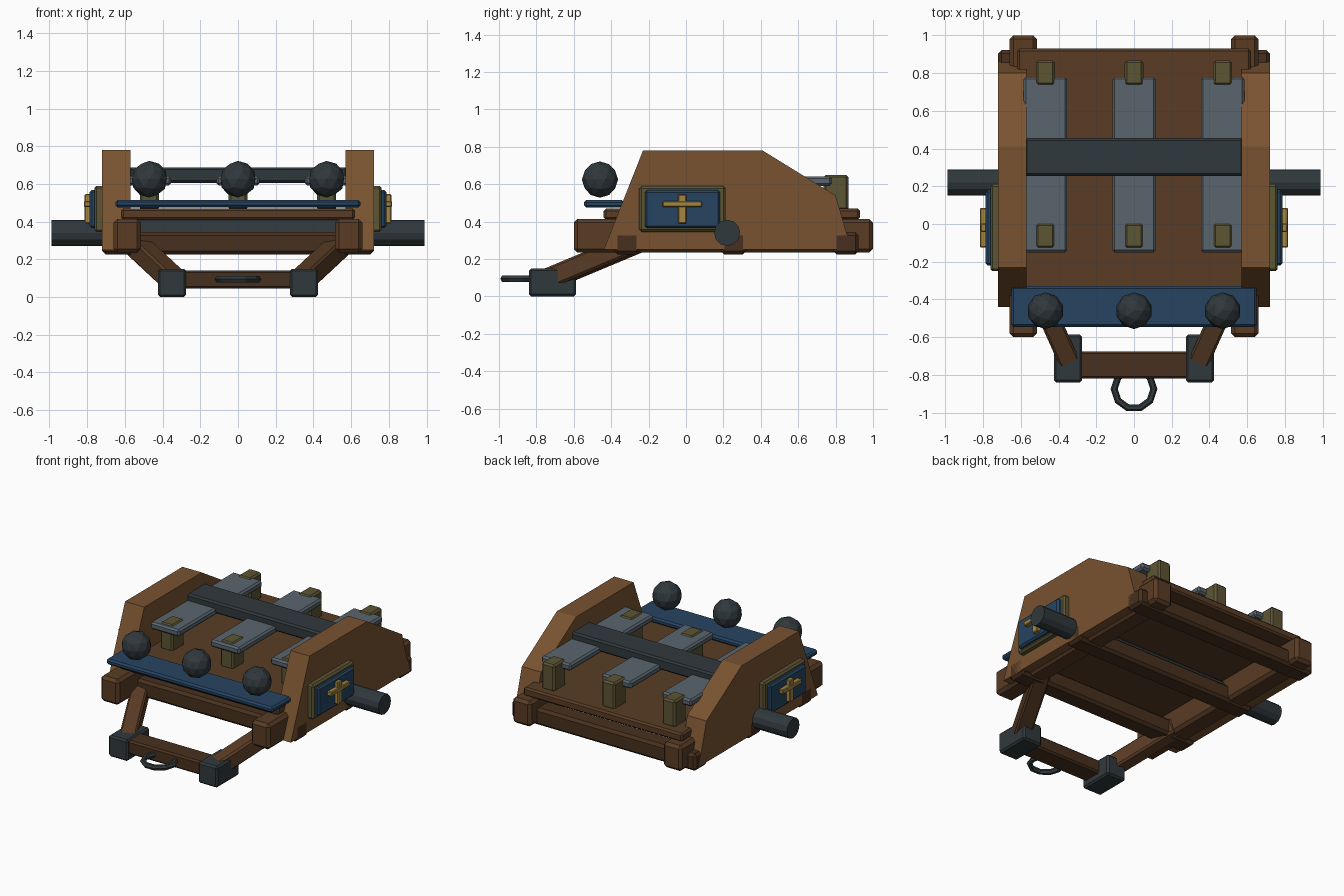
import bpy, bmesh, math
from mathutils import Vector

if "Cube" in bpy.data.objects:
    bpy.data.objects.remove(bpy.data.objects["Cube"])


def mat(name, *rgb):
    m = bpy.data.materials.new(name)
    m.diffuse_color = (*rgb, 1)
    m.use_nodes = True
    m.node_tree.nodes["Principled BSDF"].inputs["Base Color"].default_value = m.diffuse_color
    return m


OAK = mat("light_wood", 0.19, 0.085, 0.03)
WOOD = mat("mid_wood", 0.10, 0.045, 0.018)
DARK = mat("dark_wood", 0.065, 0.03, 0.013)
IRON = mat("dark_iron", 0.03, 0.04, 0.045)
STEEL = mat("grey_steel", 0.10, 0.13, 0.155)
BRASS = mat("old_brass", 0.107, 0.089, 0.034)
BLUE = mat("blue_paint", 0.019, 0.058, 0.122)
GOLD = mat("gold", 0.37, 0.24, 0.053)


def finish(ob, name, material, bevel=0):
    ob.name = name
    ob.data.materials.append(material)
    if bevel:
        b = ob.modifiers.new("bevel", 'BEVEL')
        b.width = bevel
        b.segments = 1
    return ob


def box(name, x, y, z, material, bevel=0.012):
    """Box from (min, max) ranges."""
    bpy.ops.mesh.primitive_cube_add(size=1)
    ob = bpy.context.object
    for v in ob.data.vertices:
        v.co = [(r[0] + r[1]) / 2 + c * (r[1] - r[0]) for c, r in zip(v.co, (x, y, z))]
    return finish(ob, name, material, bevel)


def span(s, a, b):
    return tuple(sorted((s * a, s * b)))


def cheek(name, s):
    profile = [(-0.44, 0.25), (-0.23, 0.78), (0.41, 0.78), (0.80, 0.54), (0.885, 0.25)]
    bm = bmesh.new()
    f = bm.faces.new([bm.verts.new((s * 0.57, y, z)) for y, z in profile])
    ext = bmesh.ops.extrude_face_region(bm, geom=[f])
    bmesh.ops.translate(bm, vec=(s * 0.15, 0, 0),
                        verts=[g for g in ext["geom"] if isinstance(g, bmesh.types.BMVert)])
    bmesh.ops.recalc_face_normals(bm, faces=bm.faces)
    me = bpy.data.meshes.new(name)
    bm.to_mesh(me)
    bm.free()
    ob = bpy.data.objects.new(name, me)
    bpy.context.collection.objects.link(ob)
    finish(ob, name, OAK)


def strut(name, a, b, w, material):
    a, b = Vector(a), Vector(b)
    h = (b - a).length / 2
    ob = box(name, (-w / 2, w / 2), (-h, h), (-w / 2, w / 2), material)
    ob.location = (a + b) / 2
    ob.rotation_euler = (b - a).to_track_quat('Y', 'Z').to_euler()


# Chassis: cross beams, deck, axle
for n, y in (("front", -0.315), ("middle", 0.255), ("rear", 0.855)):
    box(n + "_cross_beam", (-0.72, 0.72), (y - 0.068, y + 0.068), (0.225, 0.345), DARK, 0.018)
box("deck", (-0.62, 0.62), (-0.44, 0.93), (0.41, 0.47), WOOD)
bpy.ops.mesh.primitive_cylinder_add(vertices=12, radius=0.07, depth=1.98,
                                    location=(0, 0.22, 0.34), rotation=(0, math.pi / 2, 0))
finish(bpy.context.object, "axle", IRON)

# Mirrored side parts
for side, s in (("left", -1), ("right", 1)):
    box(side + "_rail", span(s, 0.515, 0.66), (-0.60, 1.0), (0.235, 0.415), WOOD, 0.02)
    cheek(side + "_cheek", s)
    # Painted panel with cross
    box(side + "_panel_frame", span(s, 0.71, 0.762), (-0.25, 0.212), (0.345, 0.59), BRASS)
    box(side + "_panel", span(s, 0.75, 0.787), (-0.22, 0.182), (0.365, 0.568), BLUE)
    box(side + "_cross_upright", span(s, 0.78, 0.813), (-0.043, 0.003), (0.39, 0.546), GOLD, 0.005)
    box(side + "_cross_arm", span(s, 0.78, 0.817), (-0.125, 0.085), (0.478, 0.51), GOLD, 0.005)
    # Drawbar arm and its iron shoe
    strut(side + "_drawbar_arm", (s * 0.34, -0.74, 0.09), (s * 0.56, -0.25, 0.295), 0.11, WOOD)
    box(side + "_drawbar_shoe", span(s, 0.275, 0.425), (-0.84, -0.587), (0.0, 0.15), IRON)

# Drawbar and towing ring
box("drawbar", (-0.29, 0.29), (-0.82, -0.675), (0.045, 0.142), DARK)
bpy.ops.mesh.primitive_torus_add(major_segments=10, minor_segments=6, major_radius=0.105,
                                 minor_radius=0.019, location=(0, -0.875, 0.095))
finish(bpy.context.object, "towing_ring", IRON)

# Shot shelf, shot, and plates on posts
box("shot_shelf", (-0.65, 0.65), (-0.545, -0.33), (0.475, 0.515), BLUE)
for i, x in enumerate((-0.47, 0, 0.47), 1):
    bpy.ops.mesh.primitive_ico_sphere_add(subdivisions=2, radius=0.097, location=(x, -0.46, 0.625))
    finish(bpy.context.object, f"shot_{i}", IRON)
    box(f"plate_{i}", (x - 0.115, x + 0.115), (-0.15, 0.78), (0.592, 0.642), STEEL)
    for n, y in (("front", -0.062), ("rear", 0.802)):
        box(f"{n}_post_{i}", (x - 0.05, x + 0.05), (y - 0.066, y + 0.066), (0.46, 0.65), BRASS)
box("clamp_bar", (-0.58, 0.58), (0.255, 0.455), (0.605, 0.688), IRON)
